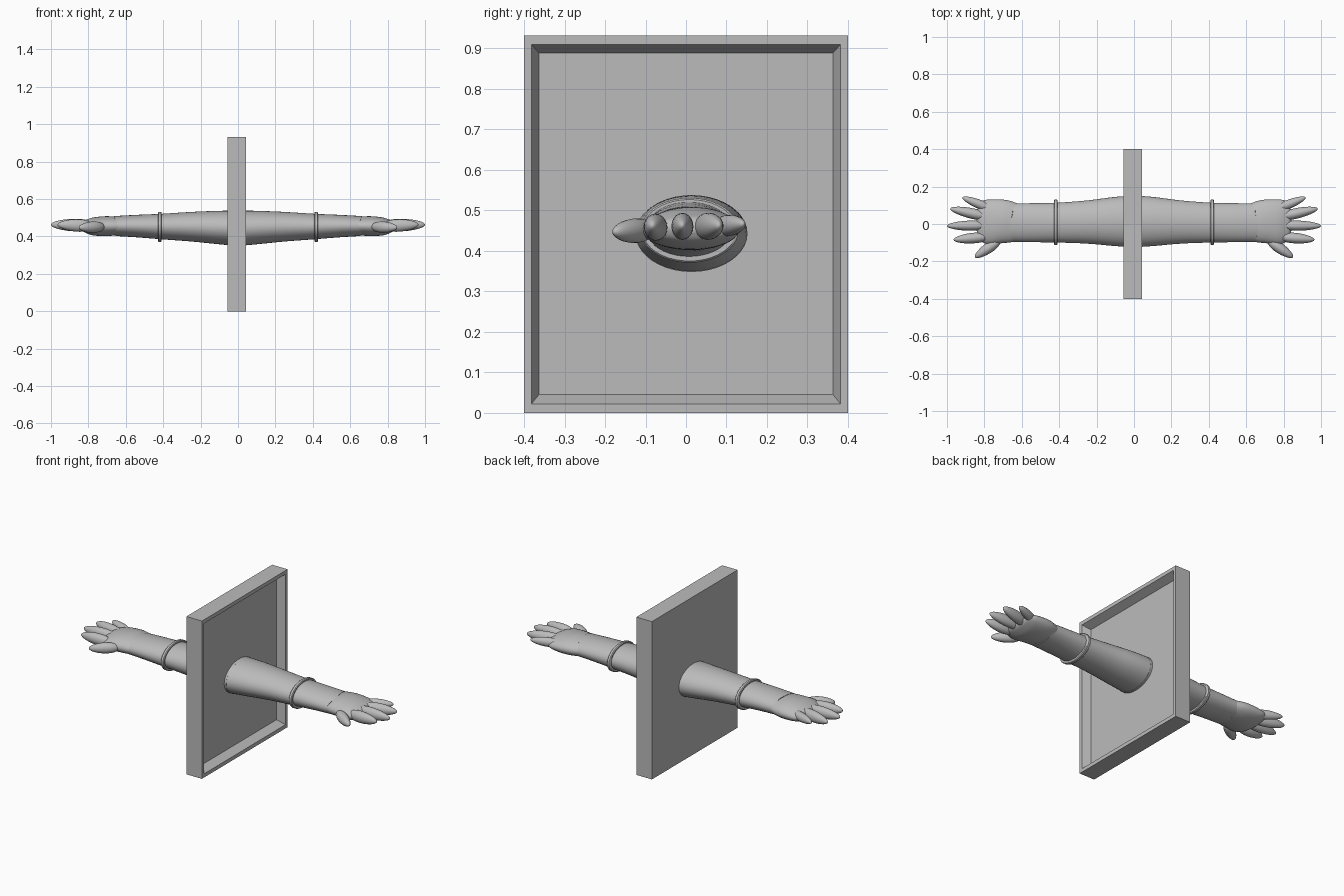
import bpy, bmesh, math
from mathutils import Vector, Matrix

if "Cube" in bpy.data.objects:
    bpy.data.objects.remove(bpy.data.objects["Cube"])

grey = bpy.data.materials.new("plain grey")
grey.diffuse_color = (0.5, 0.5, 0.5, 1)
grey.use_nodes = True
grey.node_tree.nodes["Principled BSDF"].inputs["Base Color"].default_value = grey.diffuse_color


def finish(name, bm, angle=40):
    bmesh.ops.recalc_face_normals(bm, faces=bm.faces)
    me = bpy.data.meshes.new(name)
    bm.to_mesh(me)
    bm.free()
    ob = bpy.data.objects.new(name, me)
    bpy.context.collection.objects.link(ob)
    me.materials.append(grey)
    bpy.ops.object.select_all(action='DESELECT')
    ob.select_set(True)
    bpy.context.view_layer.objects.active = ob
    if angle:
        bpy.ops.object.shade_smooth_by_angle(angle=math.radians(angle))
    return ob


def smooth_sections(keys, steps):
    """Catmull-Rom interpolation between cross-section keys."""
    out = []
    for i in range(len(keys) - 1):
        a, b, c, d = (keys[min(max(j, 0), len(keys) - 1)] for j in range(i - 1, i + 3))
        for s in range(steps):
            t = s / steps
            out.append([0.5 * (2 * q + (r - p) * t + (2 * p - 5 * q + 4 * r - w) * t * t
                               + (3 * q - p - 3 * r + w) * t ** 3)
                        for p, q, r, w in zip(a, b, c, d)])
    return out + [list(keys[-1])]


def loft(name, sections, side, wave=0, n=40):
    """Elliptical tube along x; section = x, ymin, ymax, zmin, zmax."""
    bm = bmesh.new()
    rings = []
    for k, (x, y0, y1, z0, z1) in enumerate(sections):
        ring = []
        for i in range(n):
            a = math.tau * i / n
            dx = wave * math.cos(3 * a + 0.6) if k >= len(sections) - 2 else 0
            ring.append(bm.verts.new((side * (x + dx),
                                      (y0 + y1) / 2 + (y1 - y0) / 2 * math.cos(a),
                                      (z0 + z1) / 2 + (z1 - z0) / 2 * math.sin(a))))
        rings.append(ring)
    for a, b in zip(rings, rings[1:]):
        for i in range(n):
            j = (i + 1) % n
            bm.faces.new((a[i], a[j], b[j], b[i]))
    bm.faces.new(rings[0])
    bm.faces.new(rings[-1])
    return finish(name, bm)


def finger(name, base, tip, ry, rz, side):
    """Tapered drop running from base to tip."""
    bm = bmesh.new()
    bmesh.ops.create_uvsphere(bm, u_segments=20, v_segments=14, radius=1)
    base, tip = Vector(base), Vector(tip)
    d = tip - base
    x = d.normalized()
    y = Vector((0, 0, 1)).cross(x).normalized()
    z = x.cross(y)
    for v in bm.verts:
        u = v.co.z
        w = 1 - 0.15 * u
        p = (base + tip) / 2 + x * u * d.length / 2 + y * v.co.x * ry * w + z * v.co.y * rz * w
        v.co = (side * p.x, p.y, p.z)
    return finish(name, bm, 80)


# Panel: flat back, raised rim and sloped recess on the +x face
bm = bmesh.new()
loops = []
for x, hy, z0, z1 in ((-0.057, 0.4, 0, 0.932), (0.044, 0.4, 0, 0.932),
                      (0.044, 0.382, 0.022, 0.91), (-0.003, 0.363, 0.045, 0.889)):
    loops.append([bm.verts.new(c) for c in ((x, -hy, z0), (x, hy, z0), (x, hy, z1), (x, -hy, z1))])
for a, b in zip(loops, loops[1:]):
    for i in range(4):
        j = (i + 1) % 4
        bm.faces.new((a[i], a[j], b[j], b[i]))
bm.faces.new(loops[0])
bm.faces.new(loops[-1])
finish("panel", bm, 0)

sleeve = [(-0.01, -0.125, 0.152, 0.348, 0.538), (0.1, -0.118, 0.145, 0.358, 0.537),
          (0.25, -0.105, 0.126, 0.373, 0.531), (0.41, -0.099, 0.114, 0.385, 0.521),
          (0.55, -0.097, 0.111, 0.396, 0.515), (0.655, -0.095, 0.111, 0.402, 0.509)]
palm = [(0.6, -0.085, 0.1, 0.41, 0.5), (0.66, -0.098, 0.123, 0.405, 0.506),
        (0.71, -0.103, 0.131, 0.402, 0.508), (0.77, -0.111, 0.131, 0.405, 0.502),
        (0.805, -0.1, 0.126, 0.415, 0.492), (0.83, -0.078, 0.11, 0.428, 0.482),
        (0.842, -0.03, 0.06, 0.447, 0.467)]
band = [(0.408, -0.09, 0.105, 0.39, 0.515), (0.408, -0.108, 0.125, 0.375, 0.527),
        (0.412, -0.112, 0.13, 0.371, 0.531), (0.424, -0.112, 0.13, 0.371, 0.531),
        (0.428, -0.108, 0.125, 0.375, 0.527), (0.428, -0.09, 0.105, 0.39, 0.515)]
digits = {"thumb": ((0.715, -0.085, 0.452), (0.85, -0.178, 0.447), 0.028, 0.03),
          "index_finger": ((0.77, -0.068, 0.455), (0.965, -0.084, 0.463), 0.028, 0.033),
          "middle_finger": ((0.77, -0.008, 0.459), (1.0, -0.01, 0.463), 0.027, 0.033),
          "ring_finger": ((0.77, 0.035, 0.459), (0.982, 0.082, 0.463), 0.028, 0.033),
          "little_finger": ((0.75, 0.075, 0.459), (0.918, 0.142, 0.467), 0.024, 0.026)}

# Mirrored arms, one on each face of the panel
for side, label in ((1, "right"), (-1, "left")):
    loft(label + "_sleeve", smooth_sections(sleeve, 4), side, wave=0.008)
    loft(label + "_palm", smooth_sections(palm, 4), side)
    loft(label + "_band", band, side)
    for name, (base, tip, ry, rz) in digits.items():
        finger(label + "_" + name, base, tip, ry, rz, side)
